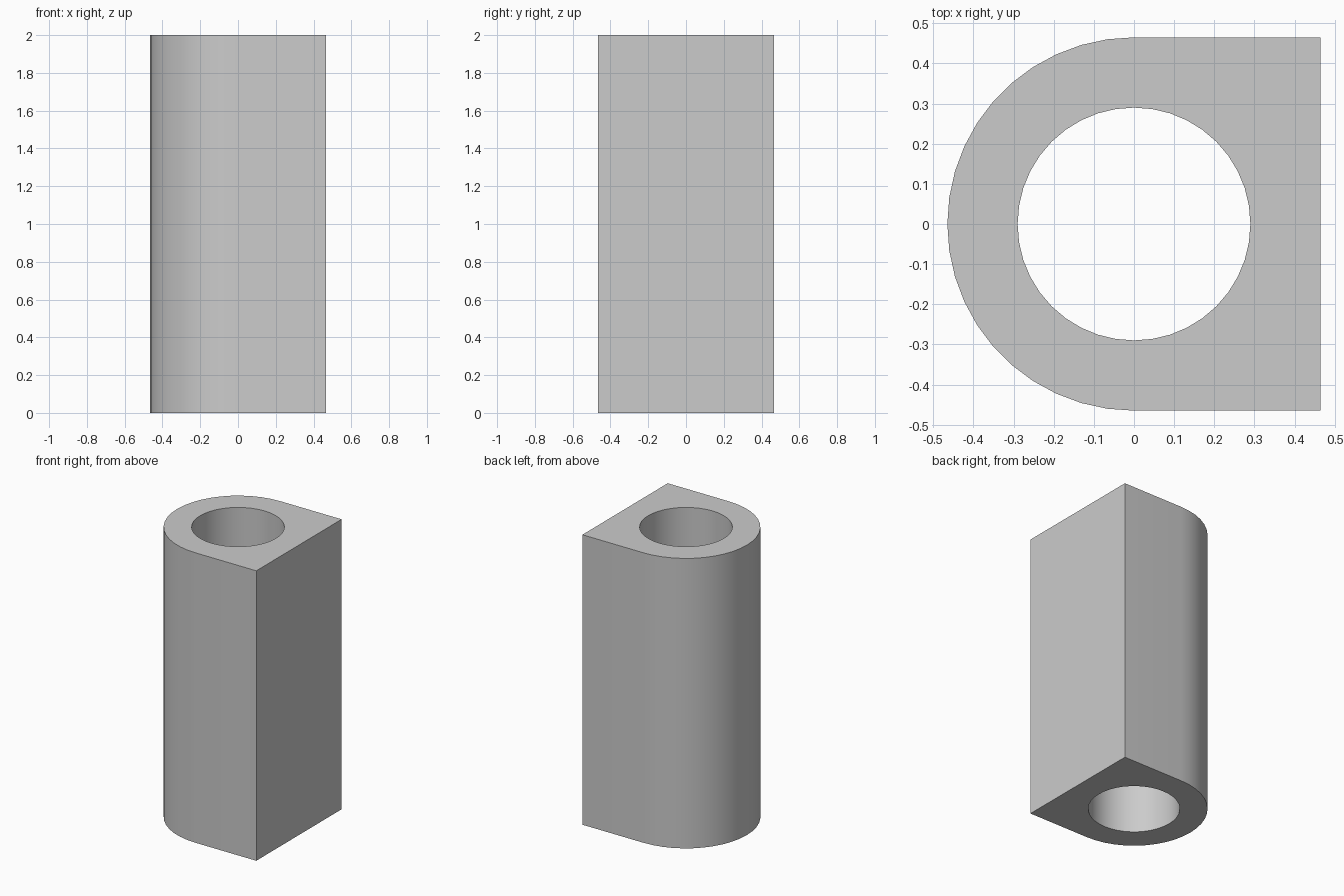
import bpy
import bmesh
from math import pi, sin, cos, radians

cube = bpy.data.objects.get("Cube")
if cube:
    bpy.data.objects.remove(cube, do_unlink=True)

HEIGHT = 2.0
OUTER = 0.465
BORE = 0.29


def arc(radius, start, end, steps):
    """Points along an arc, both ends included."""
    angles = [start + (end - start) * i / steps for i in range(steps + 1)]
    return [(radius * cos(a), radius * sin(a)) for a in angles]


def add_loop(bm, points):
    """Closed loop of edges on the ground plane."""
    verts = [bm.verts.new((x, y, 0)) for x, y in points]
    return [bm.edges.new((v, verts[i - 1])) for i, v in enumerate(verts)]


# Plain grey material
grey = bpy.data.materials.new("light_grey")
grey.use_nodes = True
colour = (0.6, 0.6, 0.6, 1)
grey.diffuse_color = colour
grey.node_tree.nodes["Principled BSDF"].inputs["Base Color"].default_value = colour

# D-shaped section: half round on the right, square on the left, round bore
bm = bmesh.new()
outline = arc(OUTER, pi / 2, 3 * pi / 2, 22) + [(OUTER, -OUTER), (OUTER, OUTER)]
bore = arc(BORE, 0, 2 * pi, 40)[:-1]
edges = add_loop(bm, outline) + add_loop(bm, bore)
bmesh.ops.triangle_fill(bm, edges=edges, use_beauty=True)

# Raise the section to full height
raised = bmesh.ops.extrude_face_region(bm, geom=bm.faces[:], use_keep_orig=True)
top = [g for g in raised["geom"] if isinstance(g, bmesh.types.BMVert)]
bmesh.ops.translate(bm, verts=top, vec=(0, 0, HEIGHT))
bmesh.ops.recalc_face_normals(bm, faces=bm.faces[:])

mesh = bpy.data.meshes.new("bored_block")
bm.to_mesh(mesh)
bm.free()
mesh.materials.append(grey)
block = bpy.data.objects.new("bored_block", mesh)
bpy.context.collection.objects.link(block)

# Smooth curved walls, sharp rims and corners
bpy.ops.object.select_all(action="DESELECT")
block.select_set(True)
bpy.context.view_layer.objects.active = block
bpy.ops.object.shade_smooth_by_angle(angle=radians(30))
